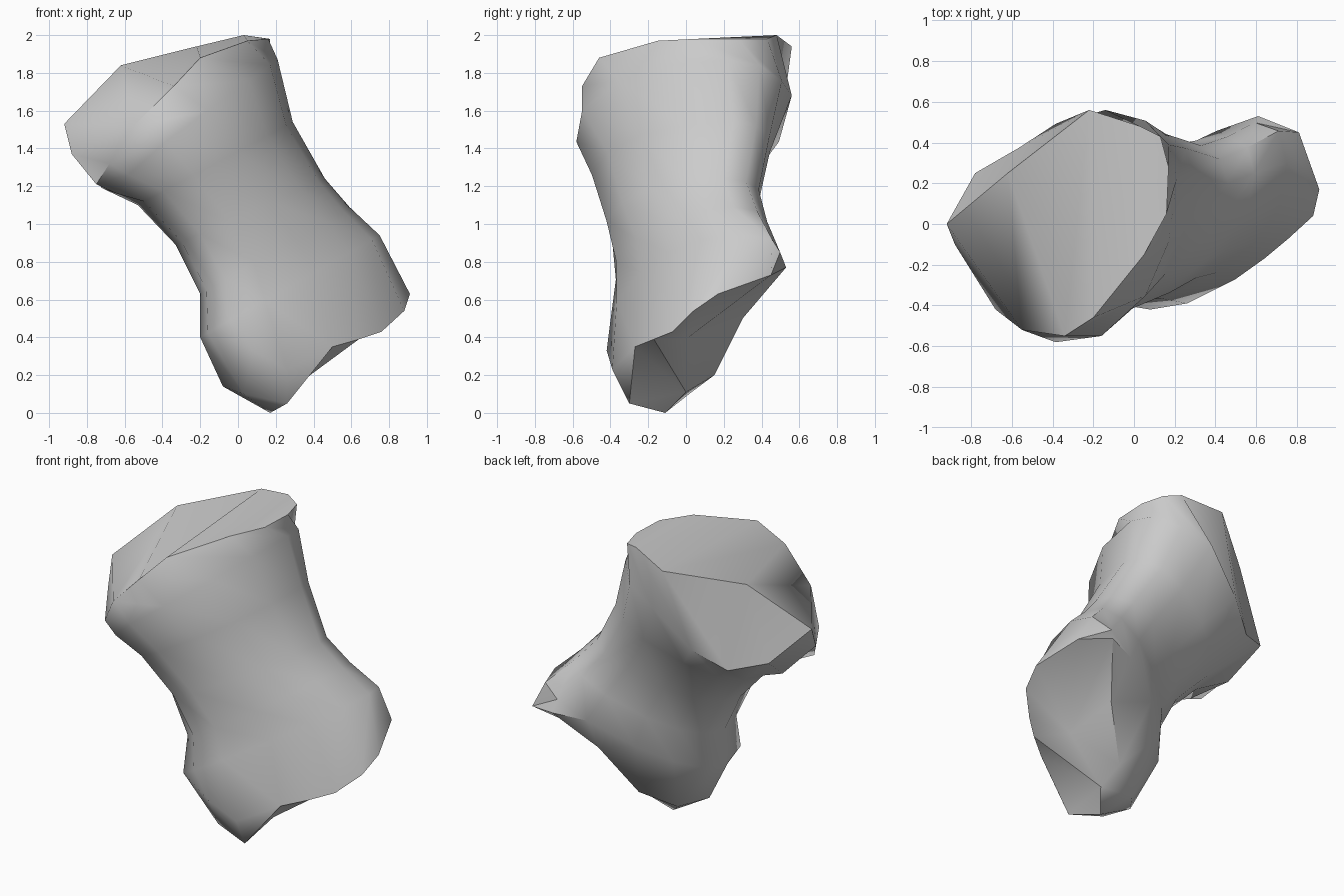
import bpy, bmesh
from math import sin, cos, pi

if "Cube" in bpy.data.objects:
    bpy.data.objects.remove(bpy.data.objects["Cube"])

N = 14  # points per cross-section, ordered left, front, right, back

# Rim of the upper domed end face
top_rim = [(-.88, -.10, 1.37), (-.75, -.27, 1.21), (-.68, -.42, 1.32), (-.55, -.52, 1.52),
           (-.34, -.55, 1.73), (-.20, -.46, 1.88), (.05, -.15, 1.97), (.16, .05, 1.98),
           (.17, .28, 1.98), (.13, .43, 1.98), (.03, .48, 2.0), (-.22, .56, 1.94),
           (-.62, .25, 1.84), (-.92, 0, 1.53)]

# Shaft sections: left x, z; right x, z; left y, right y; front and back depth; squareness
shaft = [(-.72, 1.19, .21, 1.87, .02, .22, .69, .41, 1),
         (-.53, 1.10, .29, 1.54, -.05, .25, .57, .31, 1),
         (-.33, .89, .46, 1.24, -.10, .20, .44, .30, 1),
         (-.20, .63, .59, 1.09, -.12, .25, .39, .30, .9),
         (-.20, .40, .75, .94, -.16, .30, .38, .33, .75)]

# Swellings just under the upper rim
swell = {1: (-.64, -.25, 1.16), 2: (-.58, -.45, 1.26), 4: (-.16, -.55, 1.60),
         10: (-.14, .56, 1.68), 13: (-.78, .25, 1.36)}

# Rim of the lower end face and the points that shape that face
low_rim = [(-.08, -.13, .14), (.03, -.25, .10), (.08, -.42, .33), (.26, -.39, .23),
           (.50, -.27, .35), (.64, -.17, .39), (.76, -.07, .43), (.88, .04, .54),
           (.91, .17, .63), (.81, .45, .73), (.61, .53, .77), (.43, .30, .50),
           (.24, .15, .20), (.04, .03, .11)]
low_points = [(.17, -.11, 0), (.26, -.30, .05), (.26, 0, .11), (.50, 0, .39)]
nearest = [0, 1, 1, 1, 2, 3, 3, 3, 3, 3, 3, 3, 2, 0]


def soft(v, e):
    return (1 if v >= 0 else -1) * abs(v) ** e


def section(lx, lz, rx, rz, ly, ry, front, back, square):
    pts = []
    for i in range(N):
        a = 2 * pi * i / N
        u, s = .5 - .5 * soft(cos(a), .85), soft(sin(a), square)
        y = ly + (ry - ly) * u - s * (front if s > 0 else back)
        pts.append((lx + (rx - lx) * u, y, lz + (rz - lz) * u))
    return pts


bm = bmesh.new()
rings = [[bm.verts.new(p) for p in ring]
         for ring in [top_rim] + [section(*s) for s in shaft] + [low_rim]]
for i, co in swell.items():
    rings[1][i].co = co

# Shaft walls
for a, b in zip(rings, rings[1:]):
    for i in range(N):
        j = (i + 1) % N
        bm.faces.new((a[i], b[i], b[j], a[j]))

# Domed upper face
t = rings[0]
for f in ([13, 0, 1, 2, 3], [12, 13, 3, 4], [11, 12, 4, 5], [10, 11, 5, 6], [9, 10, 6, 7, 8]):
    bm.faces.new([t[i] for i in f])

# Hollowed lower face
low, p = rings[-1], [bm.verts.new(c) for c in low_points]
for i in range(N):
    j = (i + 1) % N
    m, n = nearest[i], nearest[j]
    bm.faces.new((low[i], low[j], p[m]))
    if m != n:
        bm.faces.new((low[j], p[n], p[m]))
bm.faces.new((p[0], p[1], p[2]))

bmesh.ops.recalc_face_normals(bm, faces=bm.faces)
mesh = bpy.data.meshes.new("bone_segment")
bm.to_mesh(mesh)
bm.free()
bone = bpy.data.objects.new("bone_segment", mesh)
bpy.context.collection.objects.link(bone)
bpy.context.view_layer.objects.active = bone
bone.select_set(True)
bpy.ops.object.shade_smooth_by_angle(angle=pi / 4)
